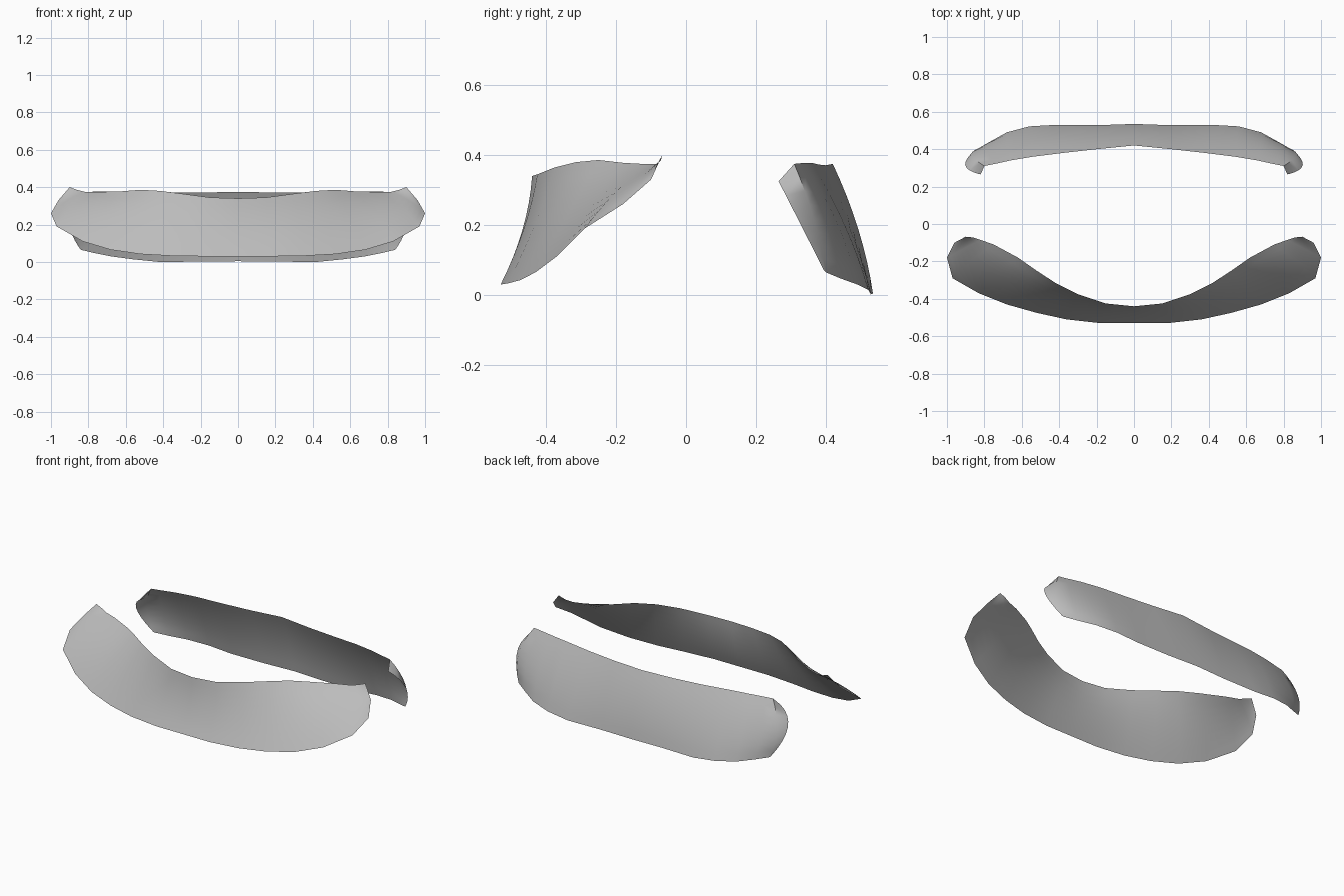
import bpy
import bmesh
from mathutils import Vector

cube = bpy.data.objects.get("Cube")
if cube:
    bpy.data.objects.remove(cube, do_unlink=True)

glass = bpy.data.materials.new("grey_glass")
glass.use_nodes = True
glass.diffuse_color = (0.5, 0.5, 0.5, 1)
glass.node_tree.nodes["Principled BSDF"].inputs["Base Color"].default_value = (0.5, 0.5, 0.5, 1)

ROWS = 8


def panel(name, lower, upper, bows, flip):
    """Loft between a lower and an upper edge, bow each strip, mirror to the other side."""
    bm = bmesh.new()
    columns = []
    for low, up, bow in zip(lower, upper, bows):
        low, up, bow = Vector(low), Vector(up), Vector(bow)
        column = []
        for i in range(ROWS + 1):
            t = i / ROWS
            column.append(bm.verts.new(low.lerp(up, t) + bow * 4 * t * (1 - t)))
        columns.append(column)
    for a, b in zip(columns, columns[1:]):
        for i in range(ROWS):
            quad = [a[i], b[i], b[i + 1], a[i + 1]]
            bm.faces.new(quad[::-1] if flip else quad)
    bmesh.ops.remove_doubles(bm, verts=bm.verts, dist=0.0005)
    mesh = bpy.data.meshes.new(name)
    bm.to_mesh(mesh)
    bm.free()
    mesh.materials.append(glass)
    obj = bpy.data.objects.new(name, mesh)
    bpy.context.collection.objects.link(obj)
    mirror = obj.modifiers.new("mirror", "MIRROR")
    mirror.use_clip = True
    bpy.ops.object.select_all(action="DESELECT")
    obj.select_set(True)
    bpy.context.view_layer.objects.active = obj
    bpy.ops.object.shade_smooth_by_angle(angle=0.8)
    return obj


# Front windscreen: wraps round the sides up to a pointed corner
tip = (0.9, -0.068, 0.4)
front_lower = [(0, -.53, .03), (.18, -.53, .03), (.36, -.51, .033), (.52, -.475, .042),
               (.68, -.43, .065), (.83, -.37, .11), (.97, -.29, .19), (1, -.18, .26),
               (.96, -.1, .33), tip]
front_upper = [(0, -.44, .34), (.15, -.425, .345), (.3, -.375, .365), (.42, -.315, .38),
               (.52, -.25, .386), (.62, -.18, .378), (.75, -.11, .374), (.82, -.085, .375),
               (.86, -.072, .385), tip]
front_bows = []
for k in range(len(front_lower)):
    s = k / (len(front_lower) - 1)
    fade = min(1, 3 * (1 - s))
    front_bows.append((.02 * s * fade, (.017 - .03 * s) * fade, .015 * s * fade))
panel("front_windscreen", front_lower, front_upper, front_bows, False)

# Rear window: gently convex, with its ends folded inward
rear_lower = [(0, .535, .004), (.2, .528, .002), (.42, .53, 0), (.56, .522, .014),
              (.68, .49, .03), (.77, .44, .048), (.84, .4, .065), (.845, .395, .07)]
rear_upper = [(0, .42, .375), (.2, .4, .371), (.38, .38, .373), (.54, .36, .378),
              (.66, .34, .378), (.75, .32, .376), (.8, .31, .375), (.82, .265, .325)]
rear_bows = [(0, .015, 0)] * 4 + [(.01, .018, 0), (.025, .018, 0), (.045, .01, 0), (.07, -.015, .03)]
panel("rear_window", rear_lower, rear_upper, rear_bows, True)
